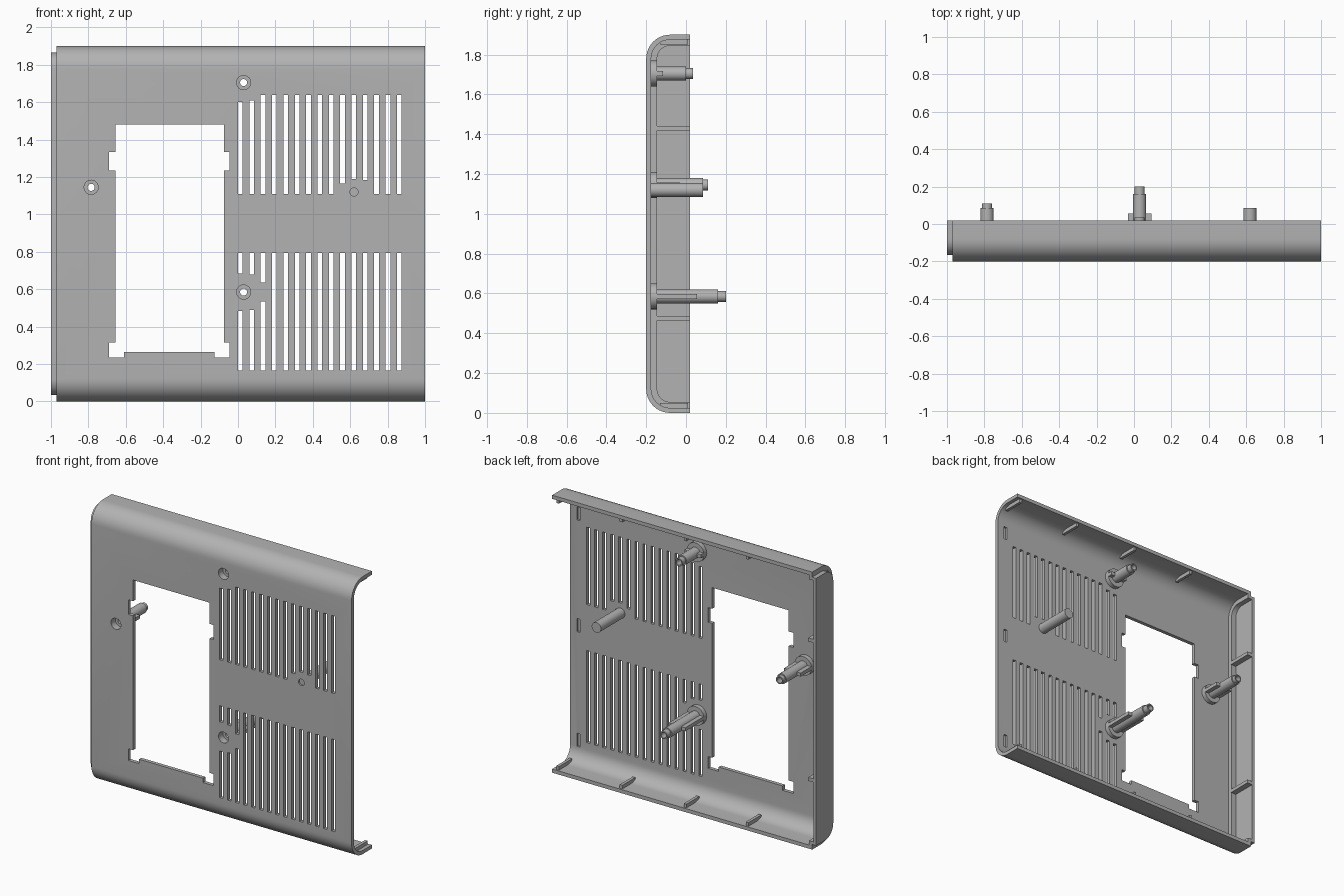
import bpy, bmesh, math

if "Cube" in bpy.data.objects:
    bpy.data.objects.remove(bpy.data.objects["Cube"])

grey = bpy.data.materials.new("plastic_grey")
grey.use_nodes = True
GREY = (0.45, 0.45, 0.45, 1)
grey.diffuse_color = GREY
grey.node_tree.nodes["Principled BSDF"].inputs["Base Color"].default_value = GREY

FRONT, BACK, HEIGHT, RADIUS = -0.2, 0.02, 1.9, 0.12
WALL = 0.025


def prism(bm, pts, axis, a, b):
    """Extrude a flat outline along x (points are y, z) or y (points are x, z)."""
    place = (lambda p, d: (d, p[0], p[1])) if axis == "x" else (lambda p, d: (p[0], d, p[1]))
    lower = [bm.verts.new(place(p, a)) for p in pts]
    upper = [bm.verts.new(place(p, b)) for p in pts]
    bm.faces.new(lower)
    bm.faces.new(upper)
    n = len(pts)
    for i in range(n):
        j = (i + 1) % n
        bm.faces.new((lower[i], lower[j], upper[j], upper[i]))


def rect(u0, u1, v0, v1):
    return [(u0, v0), (u1, v0), (u1, v1), (u0, v1)]


def circle(x, z, r, n=24):
    return [(x + r * math.cos(math.tau * i / n), z + r * math.sin(math.tau * i / n)) for i in range(n)]


def finish(name, bm):
    bmesh.ops.recalc_face_normals(bm, faces=bm.faces)
    me = bpy.data.meshes.new(name)
    bm.to_mesh(me)
    bm.free()
    ob = bpy.data.objects.new(name, me)
    bpy.context.collection.objects.link(ob)
    me.materials.append(grey)
    return ob


def smooth(ob):
    bpy.ops.object.select_all(action="DESELECT")
    ob.select_set(True)
    bpy.context.view_layer.objects.active = ob
    bpy.ops.object.shade_smooth_by_angle(angle=math.radians(30))


def channel(offset, steps=10):
    """U-shaped side outline, inset by offset, running from the top back to the bottom back."""
    r = RADIUS - offset
    top = []
    for i in range(steps + 1):
        t = math.pi / 2 * (1 + i / steps)
        top.append((FRONT + RADIUS + r * math.cos(t), HEIGHT - RADIUS + r * math.sin(t)))
    bottom = [(y, HEIGHT - z) for y, z in reversed(top)]
    return [(BACK, HEIGHT - offset)] + top + bottom + [(BACK, offset)]


# Curved outer shell
bm = bmesh.new()
prism(bm, channel(0) + channel(WALL)[::-1], "x", -0.97, 1)
shell = finish("shell", bm)

# Cutter: window, vents, screw holes, shallow pockets
bm = bmesh.new()


def cut(pts, a=FRONT - 0.1, b=-0.1):
    prism(bm, pts, "y", a, b)


cut([(-0.655, 1.48), (-0.655, 1.335), (-0.69, 1.335), (-0.69, 1.235), (-0.655, 1.235),
     (-0.655, 0.315), (-0.69, 0.315), (-0.69, 0.235), (-0.61, 0.235), (-0.61, 0.265),
     (-0.125, 0.265), (-0.125, 0.235), (-0.045, 0.235), (-0.045, 0.315), (-0.075, 0.315),
     (-0.075, 1.235), (-0.045, 1.235), (-0.045, 1.335), (-0.075, 1.335), (-0.075, 1.48)])

upper_top = {0: 1.6, 1: 1.61}
upper_bottom = {9: 1.165, 10: 1.19, 11: 1.185}
lower_gap = {0: (0.485, 0.685), 1: (0.49, 0.68), 2: (0.535, 0.635)}
for i in range(15):
    x0 = 0.0607 * i
    x1 = x0 + 0.025
    cut(rect(x0, x1, upper_bottom.get(i, 1.11), upper_top.get(i, 1.64)))
    if i in lower_gap:
        a, b = lower_gap[i]
        cut(rect(x0, x1, 0.165, a))
        cut(rect(x0, x1, b, 0.795))
    else:
        cut(rect(x0, x1, 0.165, 0.795))

# Post: x, z, shoulder depth, tip depth, fin depth
posts = {"top_post": (0.03, 1.705, 0.0, 0.035, -0.115),
         "side_post": (-0.785, 1.145, 0.085, 0.11, -0.03),
         "bottom_post": (0.03, 0.585, 0.16, 0.2, 0.055)}
for x, z, *_ in posts.values():
    cut(circle(x, z, 0.038))
PIN = (0.62, 1.12)
cut(circle(*PIN, 0.022), FRONT - 0.1, FRONT + 0.01)
for z in (0.165, 0.95, 1.715):
    cut(rect(0.925, 0.95, z - 0.045, z + 0.045), FRONT + 0.012, -0.1)

cutter = finish("cutter", bm)
cutter.hide_render = True
mod = shell.modifiers.new("openings", "BOOLEAN")
mod.operation, mod.solver, mod.object = "DIFFERENCE", "EXACT", cutter
bpy.context.view_layer.objects.active = shell
bpy.ops.object.modifier_apply(modifier=mod.name)
bpy.data.objects.remove(cutter)
smooth(shell)

# Closed end: inset plate, stepped rim and two stiffeners
bm = bmesh.new()
prism(bm, channel(0.035), "x", -1, -0.98)
prism(bm, channel(0.02) + channel(0.055)[::-1], "x", -0.969, -0.945)
prism(bm, channel(0.035) + channel(0.055)[::-1], "x", -0.981, -0.968)
for z in (0.475, 1.43):
    prism(bm, rect(-0.147, BACK, z - 0.012, z + 0.012), "x", -0.981, -0.94)
smooth(finish("end_cap", bm))

# Short ribs along the top and bottom walls
bm = bmesh.new()
for x in (-0.47, 0, 0.485, 0.965):
    for z0, z1 in ((0.02, 0.05), (HEIGHT - 0.05, HEIGHT - 0.02)):
        prism(bm, rect(-0.13, 0.01, z0, z1), "x", x - 0.01, x + 0.01)
finish("wall_ribs", bm)


# Hollow screw posts turned about y, with side fins
def post(name, x, z, shoulder, tip, fin, n=24):
    bm = bmesh.new()
    profile = [(0.038, -0.178), (0.065, -0.178), (0.065, -0.145), (0.035, -0.145),
               (0.035, shoulder), (0.027, shoulder), (0.027, tip), (0.019, tip),
               (0.019, -0.152), (0.038, -0.152)]
    rings = [[bm.verts.new((px, y, pz)) for px, pz in circle(x, z, r, n)] for r, y in profile]
    for k, ring in enumerate(rings):
        nxt = rings[(k + 1) % len(rings)]
        for i in range(n):
            j = (i + 1) % n
            bm.faces.new((ring[i], ring[j], nxt[j], nxt[i]))
    for s in (-1, 1):
        edges = sorted((x + s * 0.03, x + s * 0.063))
        prism(bm, rect(*edges, z - 0.012, z + 0.012), "y", -0.15, fin)
    smooth(finish(name, bm))


for name, dims in posts.items():
    post(name, *dims)

# Solid locating pin
bm = bmesh.new()
prism(bm, circle(*PIN, 0.035), "y", FRONT + WALL - 0.005, 0.085)
smooth(finish("locating_pin", bm))
